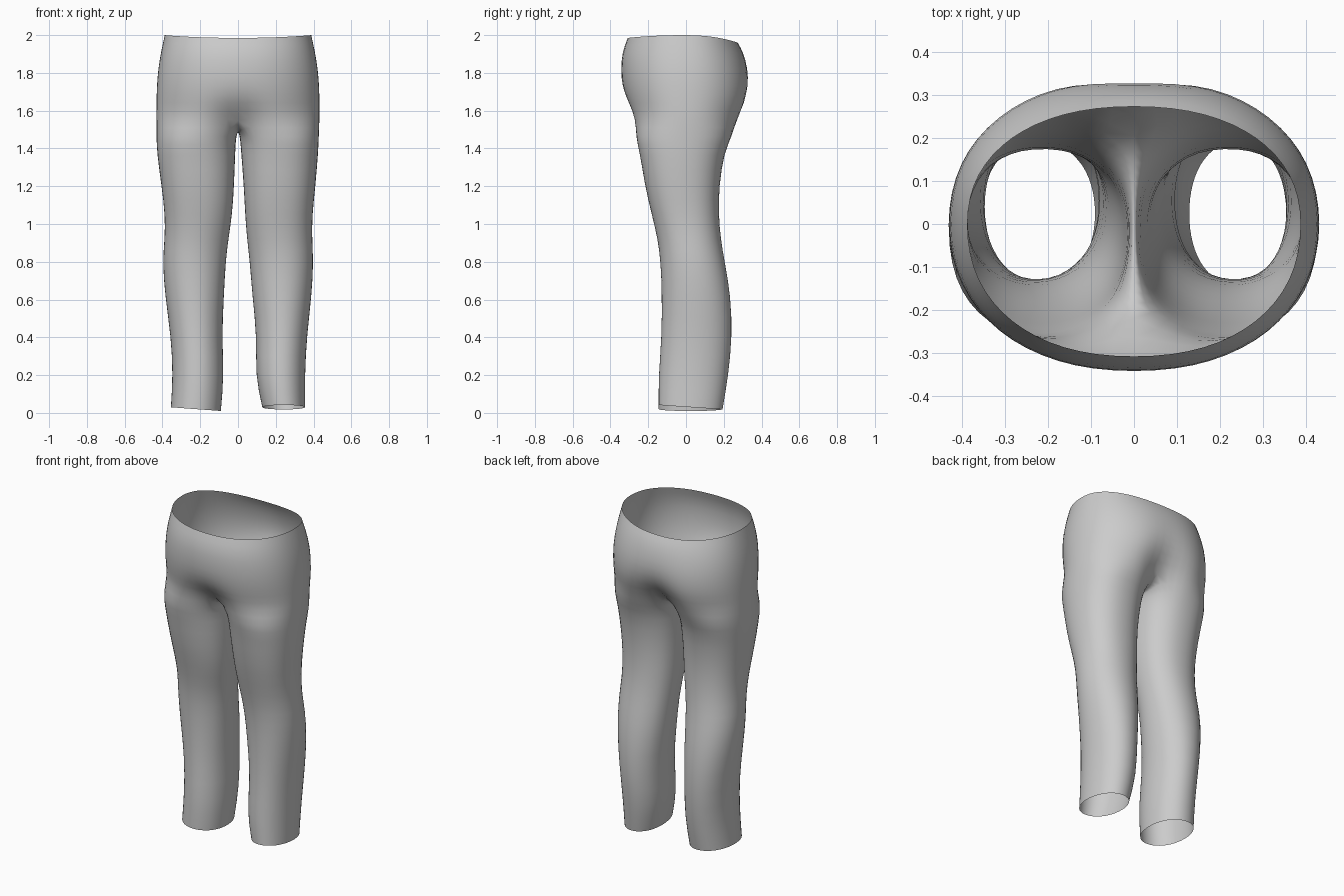
import bpy, bmesh
from math import sin, cos, pi, exp, copysign

cube = bpy.data.objects.get("Cube")
if cube:
    bpy.data.objects.remove(cube, do_unlink=True)

AROUND = 32           # points around the hips
HALF = AROUND // 2    # outer segments of each leg
INNER = 8             # inner segments of each leg

# hips: height, half width, front, back, front dent, back dent
HIPS = [
    (1.99, .39, -.31, .275, 0, 0),
    (1.91, .41, -.34, .305, 0, 0),
    (1.82, .425, -.346, .333, 0, .005),
    (1.73, .432, -.341, .344, 0, .015),
    (1.64, .434, -.322, .336, .02, .05),
    (1.56, .434, -.298, .305, .09, .11),
]
# legs: height, right outer, right inner, left outer, left inner, front, back
LEGS = [
    (1.46, .434, .01, .43, .01, -.27, .245),
    (1.38, .432, .014, .427, .016, -.247, .205),
    (1.2, .407, .02, .412, .03, -.22, .177),
    (1.05, .388, .03, .395, .037, -.183, .175),
    (.92, .39, .05, .394, .047, -.152, .186),
    (.8, .402, .065, .402, .062, -.136, .207),
    (.62, .388, .074, .392, .075, -.13, .24),
    (.4, .356, .085, .365, .1, -.131, .247),
    (.2, .346, .073, .356, .09, -.148, .227),
    (.03, .357, .09, .356, .128, -.147, .196),
]


def power(value, exponent):
    return copysign(abs(value) ** exponent, value)


def oval(t, cx, cy, rx, ry, squareness):
    """Point on a rounded oval, with t = 0 at the front."""
    return cx + rx * power(sin(t), squareness), cy - ry * power(cos(t), squareness)


def hip_ring(bm, row, is_waist):
    z, width, front, back, front_dent, back_dent = row
    ring = []
    for j in range(AROUND):
        t = 2 * pi * j / AROUND
        depth = -front if cos(t) > 0 else back
        x, y = oval(t, 0, 0, width, depth, .9)
        dent = exp(-(x / .1) ** 2)
        y += dent * (front_dent if cos(t) > 0 else -back_dent)
        height = z
        if is_waist:
            height = 2 - cos(t) ** 2 * (.015 if cos(t) > 0 else .04)
        ring.append(bm.verts.new((x, y, height)))
    return ring


def leg_ring(bm, side, row, is_hem):
    z, outer_r, inner_r, outer_l, inner_l, front, back = row
    outer, inner = (outer_l, inner_l) if side > 0 else (outer_r, inner_r)
    squareness = .88 if z > 1 else .95
    ring = []
    for i in range(HALF + INNER):
        # the outer arc covers three quarters of the turn
        if i <= HALF:
            t = -pi / 4 + 1.5 * pi * i / HALF
        else:
            t = 1.25 * pi + .5 * pi * (i - HALF) / INNER
        x, y = oval(t, (outer + inner) / 2, (front + back) / 2,
                    (outer - inner) / 2, (back - front) / 2, squareness)
        height = z
        if is_hem:
            height += .01 * sin(t) - .01 if side < 0 else .012 * cos(t)
        ring.append(bm.verts.new((side * x, y, height)))
    return ring


def loft(bm, upper, lower, side=1):
    count = len(upper)
    for i in range(count):
        k = (i + 1) % count
        face = [upper[i], lower[i], lower[k], upper[k]]
        bm.faces.new(face if side > 0 else face[::-1])


bm = bmesh.new()

# hips and seat
hips = [hip_ring(bm, row, n == 0) for n, row in enumerate(HIPS)]
for upper, lower in zip(hips, hips[1:]):
    loft(bm, upper, lower)

# crotch seam, running from back to front
base = hips[-1]
start, end = base[HALF].co, base[0].co
seam = []
for k in range(1, INNER):
    f = k / INNER
    point = start.lerp(end, f)
    seam.append(bm.verts.new((0, point.y, point.z - .065 * sin(pi * f) ** .7)))

# legs
for side in (1, -1):
    above = [base[(side * j) % AROUND] for j in range(HALF + 1)] + seam
    for n, row in enumerate(LEGS):
        below = leg_ring(bm, side, row, n == len(LEGS) - 1)
        loft(bm, above, below, side)
        above = below

mesh = bpy.data.meshes.new("trousers")
bm.to_mesh(mesh)
bm.free()
trousers = bpy.data.objects.new("trousers", mesh)
bpy.context.collection.objects.link(trousers)

# plain grey cloth
cloth = bpy.data.materials.new("grey cloth")
cloth.use_nodes = True
grey = (.6, .6, .6, 1)
cloth.diffuse_color = grey
cloth.node_tree.nodes["Principled BSDF"].inputs["Base Color"].default_value = grey
mesh.materials.append(cloth)

# smooth surface
mesh.shade_smooth()
smooth = trousers.modifiers.new("smooth cloth", 'SUBSURF')
smooth.levels = smooth.render_levels = 1
